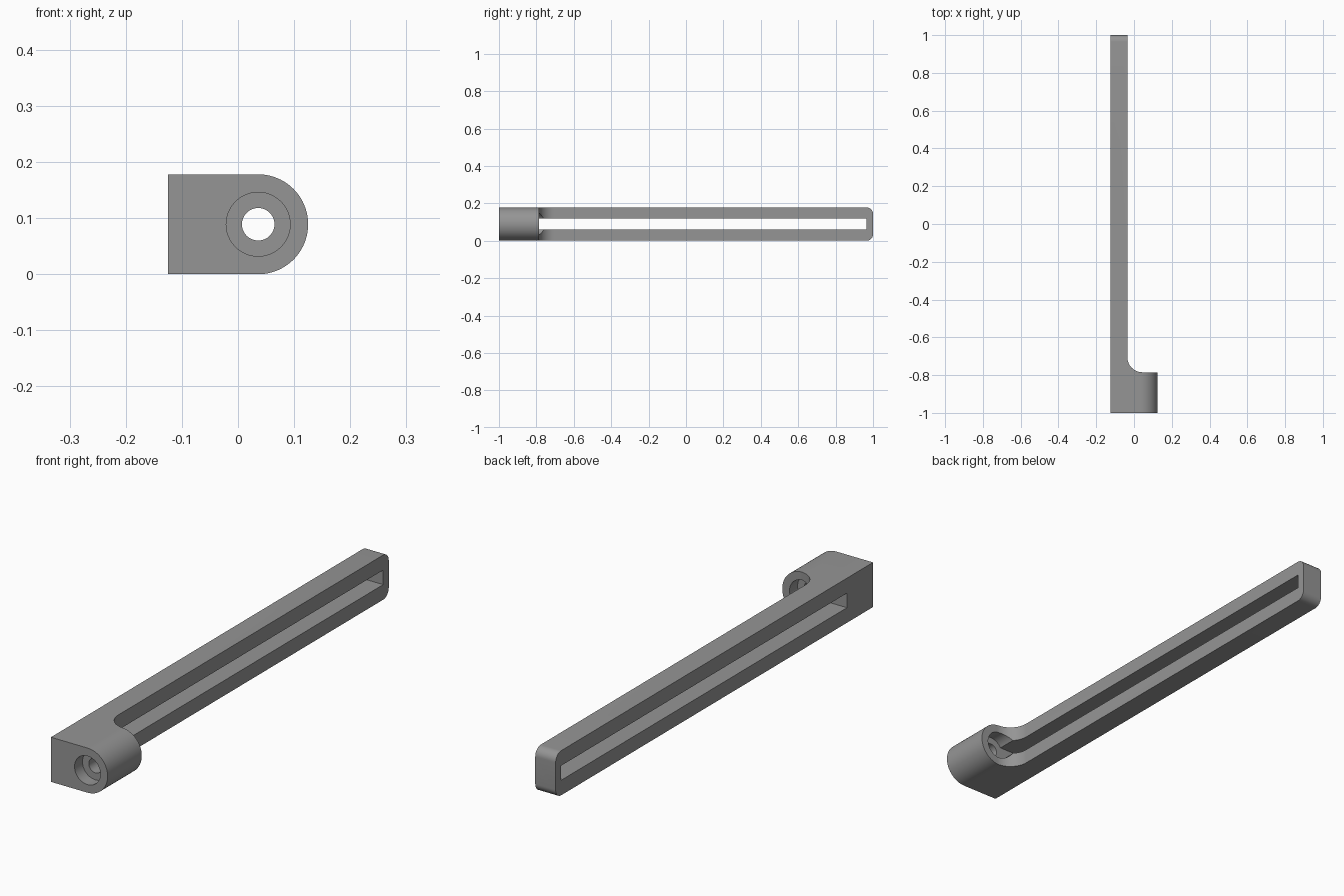
import bpy, bmesh, math
from mathutils import Vector

if "Cube" in bpy.data.objects:
    bpy.data.objects.remove(bpy.data.objects["Cube"])

H = 0.178            # overall height
R = H / 2            # radius of the rounded head
CX = 0.125 - R       # bolt axis, x
LEFT, INNER = -0.125, -0.035
HEAD_BACK = -0.785
SLOT_START = -0.836


def arc(cx, cy, r, a0, a1, n=16):
    return [(cx + r * math.cos(math.radians(a0 + (a1 - a0) * i / n)),
             cy + r * math.sin(math.radians(a0 + (a1 - a0) * i / n))) for i in range(n + 1)]


def prism(name, pts, place, direction):
    """Extrude a closed 2D profile, mapped into space by place, along direction."""
    bm = bmesh.new()
    face = bm.faces.new([bm.verts.new(place(a, b)) for a, b in pts])
    ext = bmesh.ops.extrude_face_region(bm, geom=[face])["geom"]
    bmesh.ops.translate(bm, vec=Vector(direction),
                        verts=[g for g in ext if isinstance(g, bmesh.types.BMVert)])
    bmesh.ops.recalc_face_normals(bm, faces=bm.faces)
    mesh = bpy.data.meshes.new(name)
    bm.to_mesh(mesh)
    bm.free()
    ob = bpy.data.objects.new(name, mesh)
    bpy.context.collection.objects.link(ob)
    return ob


def bore(name, r, y0, y1):
    """Cylinder along y on the bolt axis."""
    return prism(name, arc(CX, R, r, 0, 360, 48)[:-1], lambda x, z: (x, y0, z), (0, y1 - y0, 0))


# Arm body: plan outline with the concave fillet between arm and head
F = 0.08
outline = [(LEFT, -1), (0.125, -1), (0.125, HEAD_BACK)]
outline += arc(INNER + F, HEAD_BACK + F, F, 270, 180)
outline += [(INNER, 1), (LEFT, 1)]
arm = prism("slotted_arm", outline, lambda x, y: (x, y, 0), (0, 0, H))

# Rounded head section, trimmed along the whole length
d_section = [(-0.2, 0)] + arc(CX, R, R, -90, 90, 40) + [(-0.2, H)]
head_trim = prism("head_trim", d_section, lambda x, z: (x, -1.1, z), (0, 2.2, 0))

# Rounded corners at the far end
C = 0.035
end_section = [(-1.1, -0.1), (-0.9, -0.1), (-0.9, 0)]
end_section += arc(1 - C, C, C, -90, 0, 10) + arc(1 - C, H - C, C, 0, 90, 10)
end_section += [(-0.9, H), (-0.9, H + 0.1), (-1.1, H + 0.1)]
end_trim = prism("end_trim", end_section, lambda y, z: (-0.3, y, z), (0.6, 0, 0))

# Long slot, bolt hole and the recess at each end of the hole
slot = prism("slot_cutter", [(SLOT_START, 0.06), (0.965, 0.06), (0.965, 0.118), (SLOT_START, 0.118)],
             lambda y, z: (-0.2, y, z), (0.2 + CX, 0, 0))
cutters = [(head_trim, 'INTERSECT'), (end_trim, 'INTERSECT'), (slot, 'DIFFERENCE'),
           (bore("bolt_hole_cutter", 0.029, -1.1, -0.6), 'DIFFERENCE'),
           (bore("front_recess_cutter", 0.057, -1.1, -0.95), 'DIFFERENCE'),
           (bore("back_recess_cutter", 0.057, SLOT_START, -0.6), 'DIFFERENCE')]

for cutter, op in cutters:
    mod = arm.modifiers.new(cutter.name, 'BOOLEAN')
    mod.operation, mod.solver, mod.object = op, 'EXACT', cutter

# Bake the cuts, then remove the helpers
mesh = bpy.data.meshes.new_from_object(
    arm.evaluated_get(bpy.context.evaluated_depsgraph_get()))
arm.modifiers.clear()
arm.data = mesh
for cutter, _ in cutters:
    bpy.data.objects.remove(cutter)

# Single grey finish
grey = bpy.data.materials.new("grey")
grey.diffuse_color = (0.3, 0.3, 0.3, 1)
grey.use_nodes = True
grey.node_tree.nodes["Principled BSDF"].inputs["Base Color"].default_value = grey.diffuse_color
mesh.materials.clear()
mesh.materials.append(grey)

bpy.context.view_layer.objects.active = arm
arm.select_set(True)
bpy.ops.object.shade_smooth_by_angle(angle=math.radians(30))
